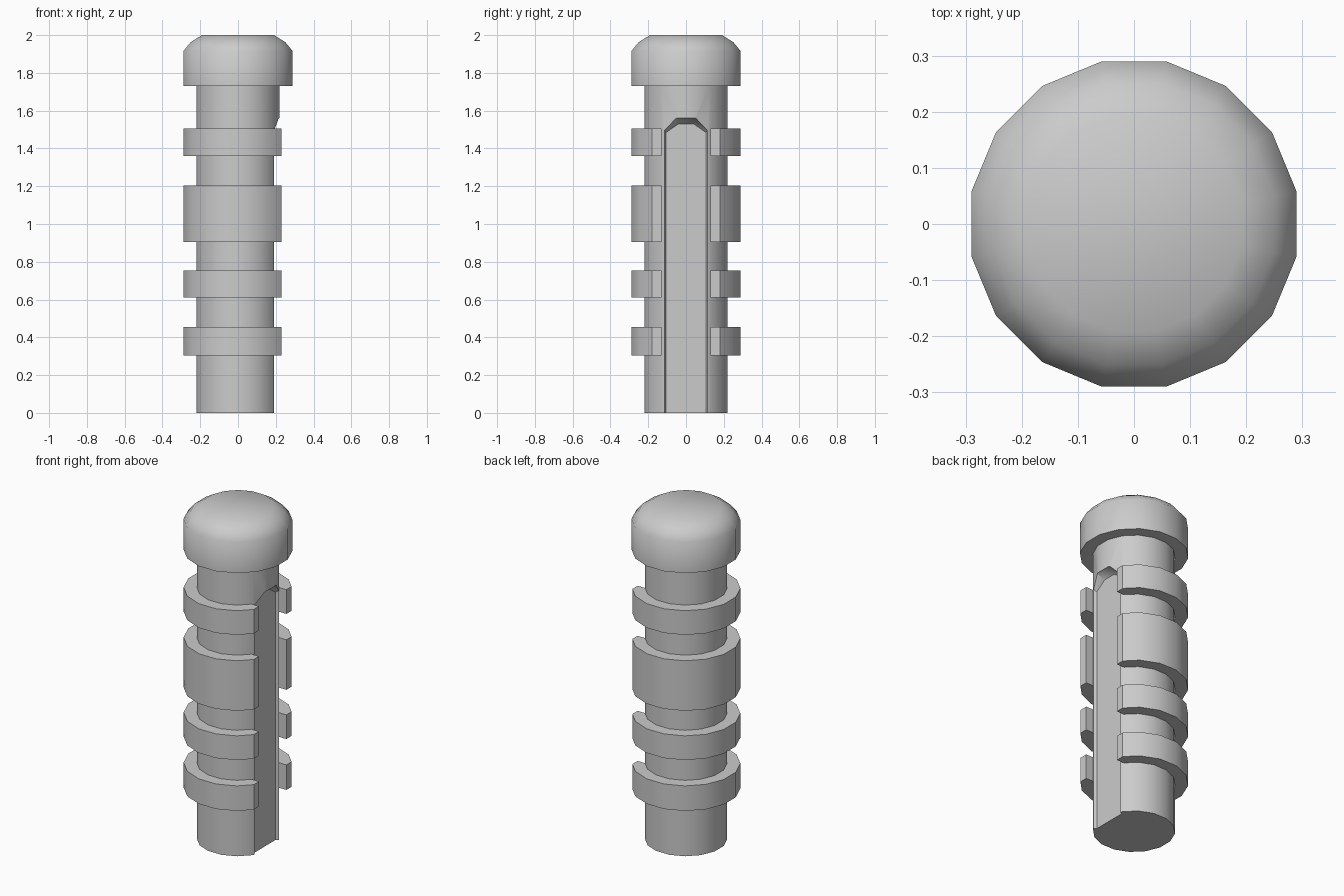
import bpy, bmesh
from math import cos, sin, radians

if "Cube" in bpy.data.objects:
    bpy.data.objects.remove(bpy.data.objects["Cube"])

SIDES = 16
R_SHAFT, R_RING = 0.224, 0.2955


def finish(name, bm, smooth=True):
    bmesh.ops.recalc_face_normals(bm, faces=bm.faces)
    me = bpy.data.meshes.new(name)
    bm.to_mesh(me)
    bm.free()
    ob = bpy.data.objects.new(name, me)
    bpy.context.collection.objects.link(ob)
    if smooth:
        shade(ob)
    return ob


def activate(ob):
    bpy.ops.object.select_all(action='DESELECT')
    ob.select_set(True)
    bpy.context.view_layer.objects.active = ob


def shade(ob):
    activate(ob)
    bpy.ops.object.shade_smooth_by_angle(angle=radians(40))


def loft(bm, loops):
    """Join equal-length closed loops and cap both ends."""
    vs = [[bm.verts.new(p) for p in lp] for lp in loops]
    n = len(vs[0])
    for a, b in zip(vs, vs[1:]):
        for i in range(n):
            j = (i + 1) % n
            bm.faces.new((a[i], a[j], b[j], b[i]))
    bm.faces.new(vs[0])
    bm.faces.new(vs[-1])


def circle(r, z):
    return [(r * cos(radians(11.25 + 22.5 * i)), r * sin(radians(11.25 + 22.5 * i)), z)
            for i in range(SIDES)]


# plain shaft
bm = bmesh.new()
loft(bm, [circle(R_SHAFT, 0), circle(R_SHAFT, 1.73)])
shaft = finish("shaft", bm, False)

# rounded cap on top
bm = bmesh.new()
loft(bm, [circle(r, z) for r, z in
          ((R_RING, 1.73), (R_RING, 1.915), (0.255, 1.963), (0.195, 2.0))])
finish("cap", bm)

# chamfered channel cut into the +x side of the shaft
def channel(x, w, top, shoulder, half):
    return [(x, -w, -0.1), (x, w, -0.1), (x, w, shoulder),
            (x, half, top), (x, -half, top), (x, -w, shoulder)]

bm = bmesh.new()
loft(bm, [channel(0.175, 0.105, 1.53, 1.485, 0.04),
          channel(0.215, 0.128, 1.56, 1.51, 0.05),
          channel(0.35, 0.128, 1.56, 1.51, 0.05)])
cutter = finish("channel_cutter", bm, False)
cutter.hide_render = True
mod = shaft.modifiers.new("channel", 'BOOLEAN')
mod.operation, mod.object, mod.solver = 'DIFFERENCE', cutter, 'EXACT'
activate(shaft)
bpy.ops.object.modifier_apply(modifier=mod.name)
bpy.data.objects.remove(cutter)
shade(shaft)


# open rings, flattened and split where the channel passes
def arc(r):
    return [(r * cos(radians(a)), r * sin(radians(a)))
            for a in [56.25 + 22.5 * i for i in range(12)]]

outer = [(0.23, 0.13), (0.23, 0.179)] + arc(R_RING) + [(0.23, -0.179), (0.23, -0.13)]
inner = [(0.178, 0.13), (0.158, 0.15)] + arc(R_SHAFT) + [(0.158, -0.15), (0.178, -0.13)]


def ring(name, z0, z1):
    bm = bmesh.new()
    rows = [[bm.verts.new((x, y, z)) for x, y in pts]
            for pts, z in ((inner, z0), (outer, z0), (outer, z1), (inner, z1))]
    for a, b in zip(rows, rows[1:]):
        for i in range(len(a) - 1):
            bm.faces.new((a[i], a[i + 1], b[i + 1], b[i]))
    for k in (0, -1):
        bm.faces.new([r[k] for r in rows])
    finish(name, bm)


for name, z0, z1 in (("lower_ring", 0.305, 0.455), ("second_ring", 0.61, 0.755),
                     ("wide_ring", 0.905, 1.205), ("upper_ring", 1.36, 1.505)):
    ring(name, z0, z1)
